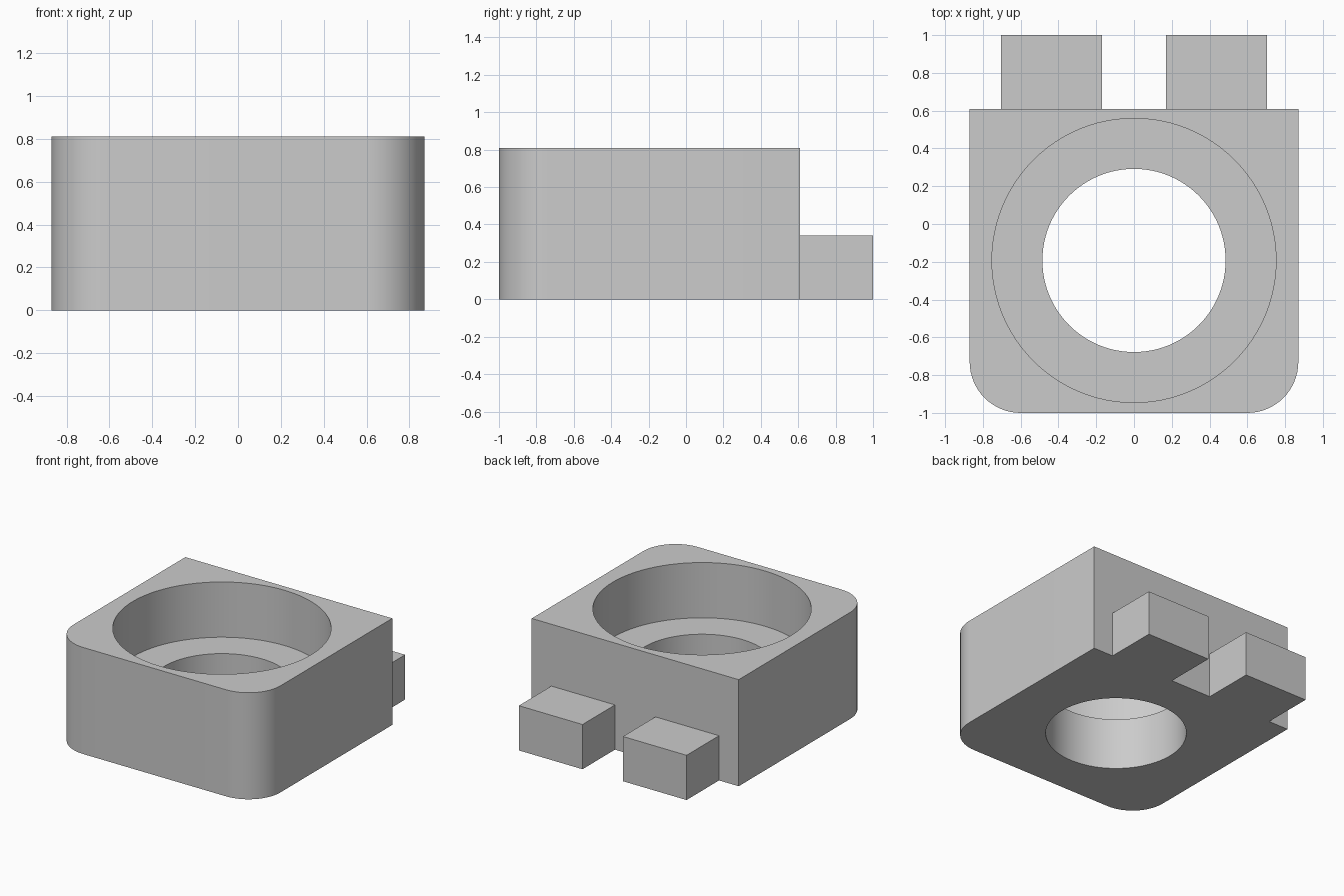
import bpy
import bmesh
from math import radians

default = bpy.data.objects.get("Cube")
if default:
    bpy.data.objects.remove(default, do_unlink=True)

HALF_W, FRONT, BACK, TOP = 0.87, -1.0, 0.61, 0.81
CORNER_R = 0.27
BORE_Y, POCKET_R, HOLE_R, LEDGE_Z = -0.193, 0.752, 0.485, 0.39
TAB_IN, TAB_OUT, TAB_TOP = 0.17, 0.705, 0.34

grey = bpy.data.materials.new("plain_grey")
grey.use_nodes = True
colour = (0.6, 0.6, 0.6, 1)
grey.diffuse_color = colour
grey.node_tree.nodes["Principled BSDF"].inputs["Base Color"].default_value = colour


def make_box(name, low, high, round_front=0):
    """Box between two corners, optionally with rounded front uprights."""
    bm = bmesh.new()
    bmesh.ops.create_cube(bm, size=1)
    for v in bm.verts:
        v.co = [high[i] if v.co[i] > 0 else low[i] for i in range(3)]
    if round_front:
        uprights = [e for e in bm.edges
                    if all(abs(v.co.y - low[1]) < 1e-5 for v in e.verts)
                    and abs(e.verts[0].co.z - e.verts[1].co.z) > 1e-5]
        bmesh.ops.bevel(bm, geom=uprights, offset=round_front, segments=16,
                        profile=0.5, affect='EDGES')
    mesh = bpy.data.meshes.new(name)
    bm.to_mesh(mesh)
    bm.free()
    mesh.materials.append(grey)
    obj = bpy.data.objects.new(name, mesh)
    bpy.context.collection.objects.link(obj)
    return obj


def bore(target, radius, bottom, top):
    """Cut a round vertical hole and discard the cutter."""
    bpy.ops.mesh.primitive_cylinder_add(vertices=96, radius=radius, depth=top - bottom,
                                        location=(0, BORE_Y, (top + bottom) / 2))
    cutter = bpy.context.object
    cutter.name = "bore_cutter"
    cutter.hide_render = True
    cutter.data.materials.append(grey)
    mod = target.modifiers.new("bore", 'BOOLEAN')
    mod.operation = 'DIFFERENCE'
    mod.solver = 'EXACT'
    mod.object = cutter
    bpy.ops.object.select_all(action='DESELECT')
    target.select_set(True)
    bpy.context.view_layer.objects.active = target
    bpy.ops.object.modifier_apply(modifier=mod.name)
    bpy.data.objects.remove(cutter, do_unlink=True)


# Housing block with a wide pocket above a narrower through hole
housing = make_box("housing", (-HALF_W, FRONT, 0), (HALF_W, BACK, TOP), CORNER_R)
bore(housing, POCKET_R, LEDGE_Z, TOP + 0.2)
bore(housing, HOLE_R, -0.2, LEDGE_Z + 0.2)
bpy.ops.object.shade_smooth_by_angle(angle=radians(30))

# Pair of mounting tabs on the back
make_box("left_tab", (TAB_IN, BACK, 0), (TAB_OUT, 1, TAB_TOP))
make_box("right_tab", (-TAB_OUT, BACK, 0), (-TAB_IN, 1, TAB_TOP))
